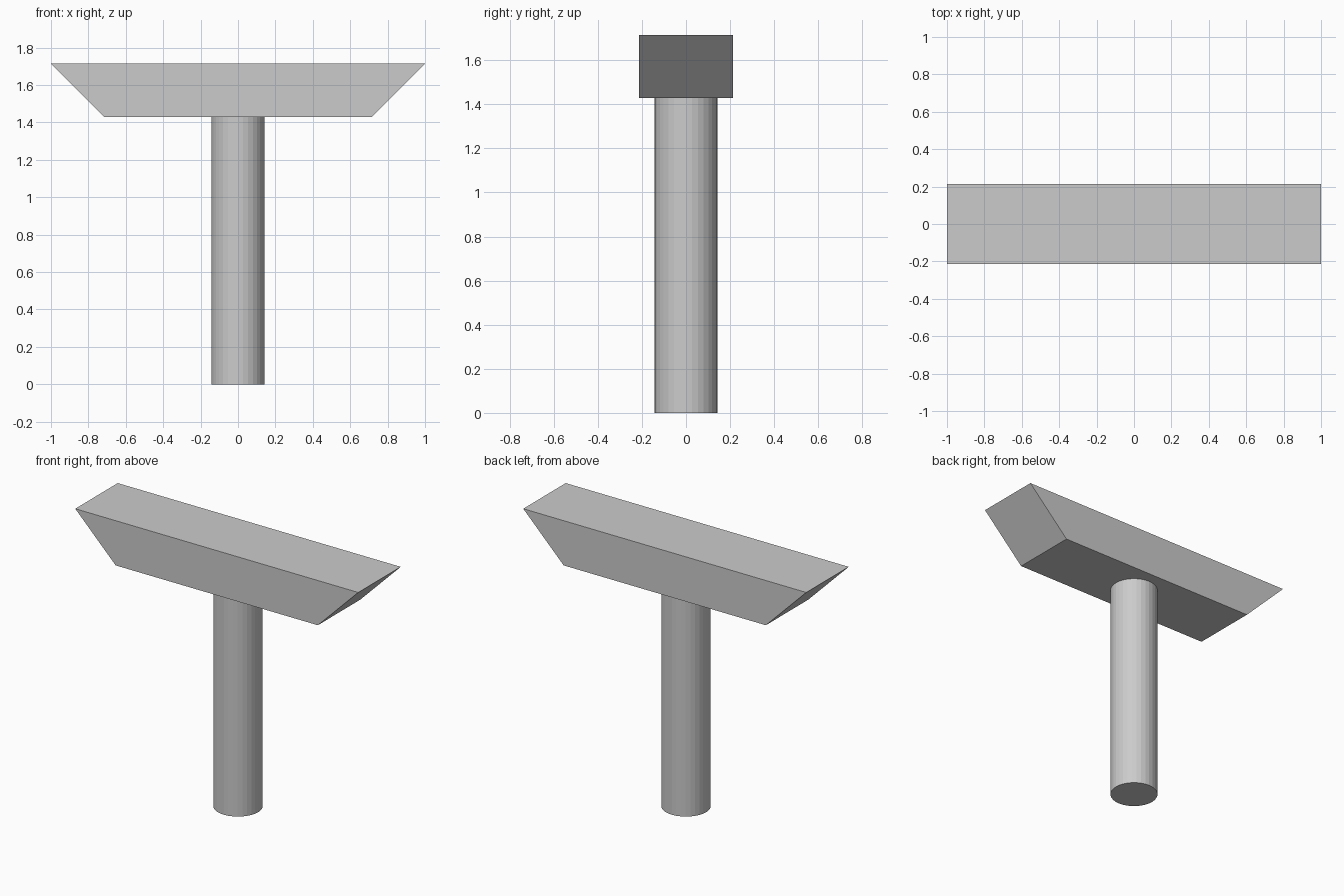
import bpy, bmesh

if "Cube" in bpy.data.objects:
    bpy.data.objects.remove(bpy.data.objects["Cube"])

U = 1 / 7                      # base unit: overall width is 14 units
BEAM_Z, TOP_Z = 10 * U, 12 * U
HALF_DEPTH = 1.5 * U


def extrude_profile(name, profile, half_depth):
    """Prism from an (x, z) profile, extruded along y."""
    bm = bmesh.new()
    face = bm.faces.new([bm.verts.new((x, -half_depth, z)) for x, z in profile])
    ext = bmesh.ops.extrude_face_region(bm, geom=[face])
    verts = [g for g in ext["geom"] if isinstance(g, bmesh.types.BMVert)]
    bmesh.ops.translate(bm, verts=verts, vec=(0, 2 * half_depth, 0))
    bmesh.ops.recalc_face_normals(bm, faces=bm.faces)
    mesh = bpy.data.meshes.new(name)
    bm.to_mesh(mesh)
    bm.free()
    obj = bpy.data.objects.new(name, mesh)
    bpy.context.collection.objects.link(obj)
    return obj


# Round column
bpy.ops.mesh.primitive_cylinder_add(vertices=32, radius=U, depth=BEAM_Z,
                                    location=(0, 0, BEAM_Z / 2))
bpy.context.object.name = "column"

# Crossbeam with slanted ends
extrude_profile("crossbeam", [(-5 * U, BEAM_Z), (5 * U, BEAM_Z),
                              (7 * U, TOP_Z), (-7 * U, TOP_Z)], HALF_DEPTH)
